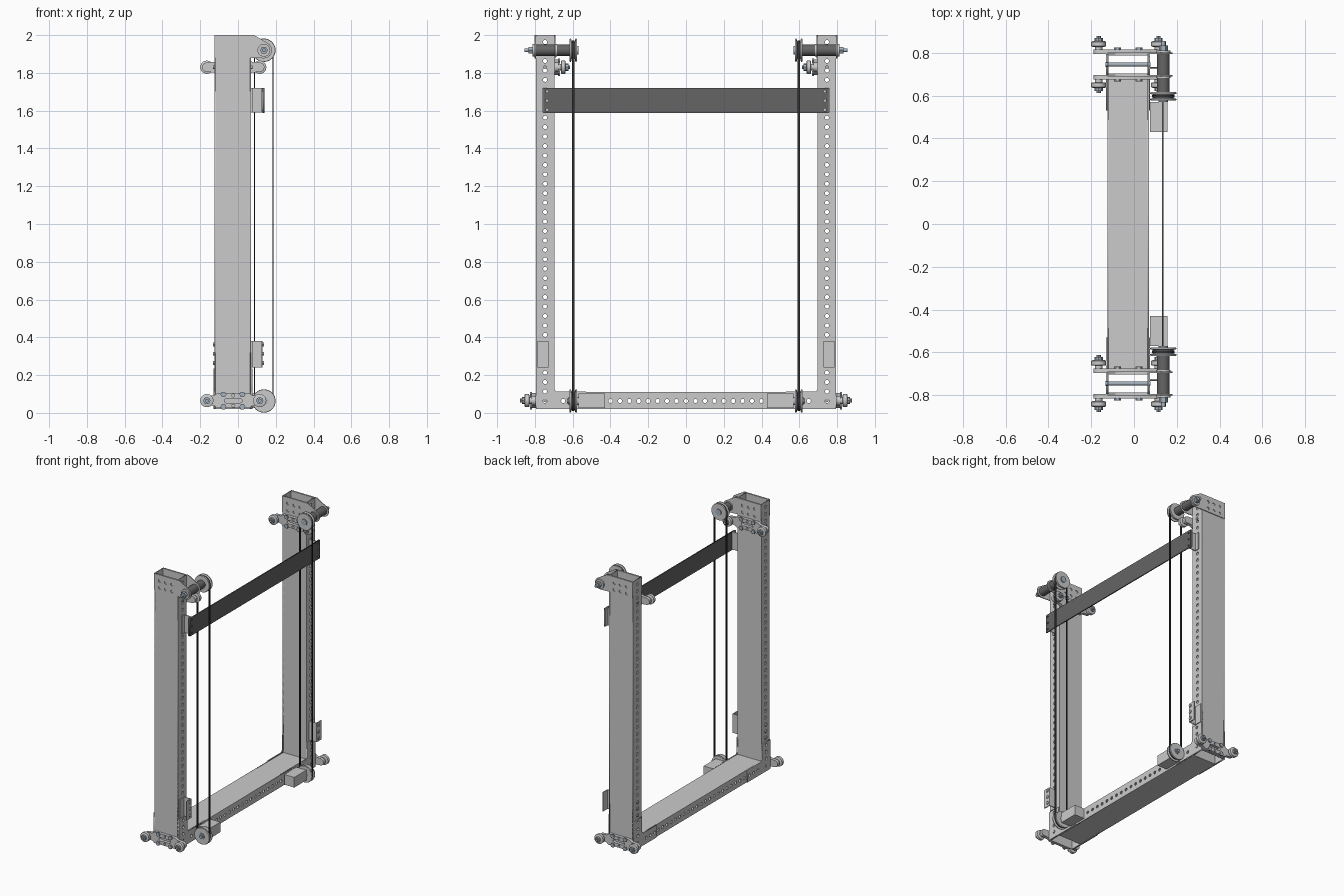
import bpy, bmesh, math
from mathutils import Matrix

if "Cube" in bpy.data.objects:
    bpy.data.objects.remove(bpy.data.objects["Cube"])

PLANE_X = Matrix(((0, 0, 1, 0), (1, 0, 0, 0), (0, 1, 0, 0), (0, 0, 0, 1)))   # outline drawn in y,z
PLANE_Y = Matrix(((1, 0, 0, 0), (0, 0, -1, 0), (0, 1, 0, 0), (0, 0, 0, 1)))  # outline drawn in x,z


def colour(name, rgb):
    m = bpy.data.materials.new(name)
    m.diffuse_color = (*rgb, 1)
    m.use_nodes = True
    m.node_tree.nodes["Principled BSDF"].inputs["Base Color"].default_value = m.diffuse_color
    return m


DARK = colour("dark_metal", (0.13, 0.13, 0.13))
BLACK = colour("rubber", (0.03, 0.03, 0.03))
STEEL = colour("steel", (0.38, 0.45, 0.52))


def finish(name, bm, mat=None, mirror=True, smooth=False):
    bmesh.ops.remove_doubles(bm, verts=bm.verts, dist=1e-5)
    bmesh.ops.recalc_face_normals(bm, faces=bm.faces)
    me = bpy.data.meshes.new(name)
    bm.to_mesh(me)
    bm.free()
    ob = bpy.data.objects.new(name, me)
    bpy.context.collection.objects.link(ob)
    if mat:
        me.materials.append(mat)
    if smooth:
        bpy.context.view_layer.objects.active = ob
        ob.select_set(True)
        bpy.ops.object.shade_smooth_by_angle(angle=math.radians(35))
        ob.select_set(False)
    if mirror:
        m = ob.modifiers.new("Mirror", 'MIRROR')
        m.use_axis = (False, True, False)
        m.use_mirror_merge = False
    return ob


def arc(cx, cy, r, a0, a1, n):
    return [(cx + r * math.cos(math.radians(a0 + (a1 - a0) * i / n)),
             cy + r * math.sin(math.radians(a0 + (a1 - a0) * i / n))) for i in range(n + 1)]


def circle(cx, cy, r, n=12):
    return arc(cx, cy, r, 0, 360, n)[:-1]


def rect(x0, x1, y0, y1):
    return [(x0, y0), (x1, y0), (x1, y1), (x0, y1)]


def plates(name, loops, plane, levels, thick, **kw):
    """Flat plate (outline plus hole loops) repeated at several offsets along its normal."""
    cu = bpy.data.curves.new(name, 'CURVE')
    cu.dimensions, cu.fill_mode, cu.extrude = '2D', 'BOTH', thick / 2
    for loop in loops:
        sp = cu.splines.new('POLY')
        sp.points.add(len(loop) - 1)
        for p, (x, y) in zip(sp.points, loop):
            p.co = (x, y, 0, 1)
        sp.use_cyclic_u = True
    ob = bpy.data.objects.new(name, cu)
    bpy.context.collection.objects.link(ob)
    dg = bpy.context.evaluated_depsgraph_get()
    src = bpy.data.meshes.new_from_object(ob.evaluated_get(dg))
    bpy.data.objects.remove(ob)
    bm = bmesh.new()
    for lv in levels:
        me = src.copy()
        move = (lv, 0, 0) if plane is PLANE_X else (0, lv, 0)
        me.transform(Matrix.Translation(move) @ plane)
        bm.from_mesh(me)
        bpy.data.meshes.remove(me)
    bpy.data.meshes.remove(src)
    return finish(name, bm, **kw)


def boxes(name, specs, **kw):
    bm = bmesh.new()
    for x0, x1, y0, y1, z0, z1 in specs:
        m = Matrix.Translation(((x0 + x1) / 2, (y0 + y1) / 2, (z0 + z1) / 2))
        bmesh.ops.create_cube(bm, size=1, matrix=m @ Matrix.Diagonal((x1 - x0, y1 - y0, z1 - z0, 1)))
    return finish(name, bm, **kw)


def lathes(name, profile, centres, axis='Y', n=24, **kw):
    """Solid turned about an axis; profile is (distance along axis, radius)."""
    bm = bmesh.new()
    for c in centres:
        rings = []
        for d, r in profile:
            ring = []
            for u, v in circle(0, 0, r, n):
                o = (u, d, v) if axis == 'Y' else (d, u, v)
                ring.append(bm.verts.new([a + b for a, b in zip(c, o)]))
            rings.append(ring)
        for a, b in zip(rings, rings[1:]):
            for i in range(n):
                bm.faces.new((a[i], a[(i + 1) % n], b[(i + 1) % n], b[i]))
        bm.faces.new(rings[0])
        bm.faces.new(rings[-1])
    return finish(name, bm, smooth=n > 8, **kw)


X0, X1, Y0, Y1 = -0.125, 0.07, 0.697, 0.795    # upright tube footprint
T, YC, ZC, PX, PZ = 0.006, 0.746, 0.063, 0.137, 1.92
HR = 0.011
FACES = (X0 + T / 2, X1 - T / 2)

# Uprights: open rectangular tubes with hole rows on the narrow faces
plates("upright_holed_faces", [rect(Y0, Y1, 0.02, 2.0)] +
       [circle(YC, ZC + 0.05 * k, HR) for k in range(39)], PLANE_X, FACES, T)
boxes("upright_side_walls", [(X0, X1, y, y + T, 0.02, 2.0) for y in (Y0, Y1 - T)])

# Bottom beam
plates("beam_holed_faces", [rect(-Y0, Y0, 0.02, 0.11)] +
       [circle(0.05 * k, ZC, HR) for k in range(-13, 14)], PLANE_X, FACES, T, mirror=False)
boxes("beam_top_bottom", [(X0, X1, -Y0, Y0, z, z + T) for z in (0.02, 0.11 - T)], mirror=False)

# L-shaped corner plates
plates("corner_plate", [[(0.53, 0.02), (Y1, 0.02), (Y1, 0.235), (Y0, 0.235), (Y0, 0.125), (0.685, 0.112), (0.53, 0.112)]] +
       [circle(y, ZC, HR) for y in (0.55, 0.6, 0.65, YC)] +
       [circle(YC, ZC + 0.05 * k, HR) for k in (1, 2, 3)], PLANE_X, (X0 - 0.003, X1 + 0.003), T)

# Top brackets with an ear carrying the pulley axle
plates("top_bracket", [[(X0, 1.88), (0.07, 1.88)] + arc(PX, PZ, 0.043, -90, 65, 10) +
                       [(0.085, 2.0), (X0, 2.0)]] +
       [circle(x, z, HR) for x in (-0.077, -0.027, 0.023) for z in (1.905, 1.955)],
       PLANE_Y, (Y0 - 0.003, Y1 + 0.003), T)

# Pulleys, belt, axle
ends = [(PX, 0.597, PZ), (PX, 0.597, ZC)]
lathes("pulley", [(-0.02, 0.025), (-0.02, 0.06), (-0.012, 0.062), (-0.008, 0.047), (0.008, 0.047),
                  (0.012, 0.062), (0.02, 0.06), (0.02, 0.025)], ends, n=32)
lathes("pulley_hub", [(-0.027, 0.016), (-0.027, 0.022), (0.024, 0.022), (0.024, 0.016)], ends, mat=STEEL)


def stadium(r):
    return arc(PX, PZ, r, 0, 180, 16) + arc(PX, ZC, r, 180, 360, 16)


plates("belt", [stadium(0.052), stadium(0.046)], PLANE_Y, (0.597,), 0.012, mat=BLACK)
top = [(PX, 0, PZ)]
lathes("axle_sleeve", [(0.618, 0.03), (0.80, 0.03)], top, mat=DARK)
lathes("axle_collar", [(0.683, 0.034), (0.697, 0.034)], top)
lathes("axle_washer", [(0.801, 0.034), (0.812, 0.034)], top)
lathes("axle_bolt", [(0.57, 0.01), (0.855, 0.01)], top, n=12, mat=STEEL)
lathes("axle_nut", [(0.812, 0.021), (0.835, 0.021)], top, n=6, mat=STEEL)

# Motors at the bottom pulleys
boxes("motor", [(X1 + T, 0.157, 0.43, 0.57, 0.027, 0.102)])
lathes("motor_shaft", [(0.56, 0.012), (0.63, 0.012)], [(PX, 0, ZC)], n=12, mat=STEEL)

# Crossbar and its stand-off brackets
plates("crossbar", [rect(-0.755, 0.755, 1.587, 1.72)] +
       [circle(s * 0.735, z, 0.007, 8) for s in (-1, 1) for z in (1.605, 1.653, 1.702)],
       PLANE_X, (0.135,), 0.008, mat=DARK, mirror=False)
standoff = []
for z0, z1, y0, y1 in ((1.59, 1.72, 0.725, 0.76), (0.24, 0.38, 0.728, 0.785)):
    standoff += [(X1, 0.131, y0, y0 + T, z0, z1), (X1, X1 + T, y0, y1, z0, z1),
                 (0.125, 0.131, y0, y1, z0, z1)]
boxes("standoff_bracket", standoff)
lathes("standoff_bolt", [(-0.004, 0.012), (0.005, 0.012)],
       [(x, YC, z) for x in (X0 - 0.004, 0.132) for z in (0.265, 0.313, 0.361)], 'X', n=6)

# Roller carriers: outer at the bottom, inner near the top
AX = (-0.165, 0.115)
for tag, y, s, z in (("lower", Y1, 1, 0.065), ("upper", Y0, -1, 1.83)):
    body = ([(-0.11, z + 0.04), (-0.125, z + 0.028)] + arc(AX[0], z, 0.025, 90, 270, 8) +
            [(-0.125, z - 0.028), (-0.11, z - 0.04), (0.06, z - 0.04), (0.075, z - 0.028)] +
            arc(AX[1], z, 0.025, -90, 90, 8) + [(0.075, z + 0.028), (0.06, z + 0.04)])
    slot = arc(-0.06, z, 0.012, 90, 270, 6) + arc(0.01, z, 0.012, -90, 90, 6)
    holes = [circle(-0.025, z + d, 0.008, 10) for d in (-0.027, 0.027)]
    plates(tag + "_roller_plate", [body, slot] + holes, PLANE_Y, (y + s * 0.011,), 0.022)
    pts = [(x, y, z) for x in AX]
    lathes(tag + "_roller_spacer", [(s * 0.022, 0.018), (s * 0.035, 0.018)], pts)
    lathes(tag + "_roller", [(s * 0.034, 0.028), (s * 0.037, 0.035), (s * 0.057, 0.035), (s * 0.06, 0.028)], pts)
    lathes(tag + "_roller_bolt", [(s * 0.06, 0.019), (s * 0.074, 0.019), (s * 0.074, 0.01), (s * 0.084, 0.01)],
           pts, n=8, mat=STEEL)
    lathes(tag + "_plate_bolt", [(s * 0.02, 0.016), (s * 0.03, 0.016)],
           [(x, y, z + d) for x in (-0.077, 0.023) for d in (-0.033, 0.033)], n=6, mat=STEEL)
    # Through rod inside the upright
    lathes(tag + "_cross_rod", [(X0 - 0.008, 0.009), (X1 + 0.008, 0.009)], [(0, YC, z)], 'X', n=12, mat=STEEL)
